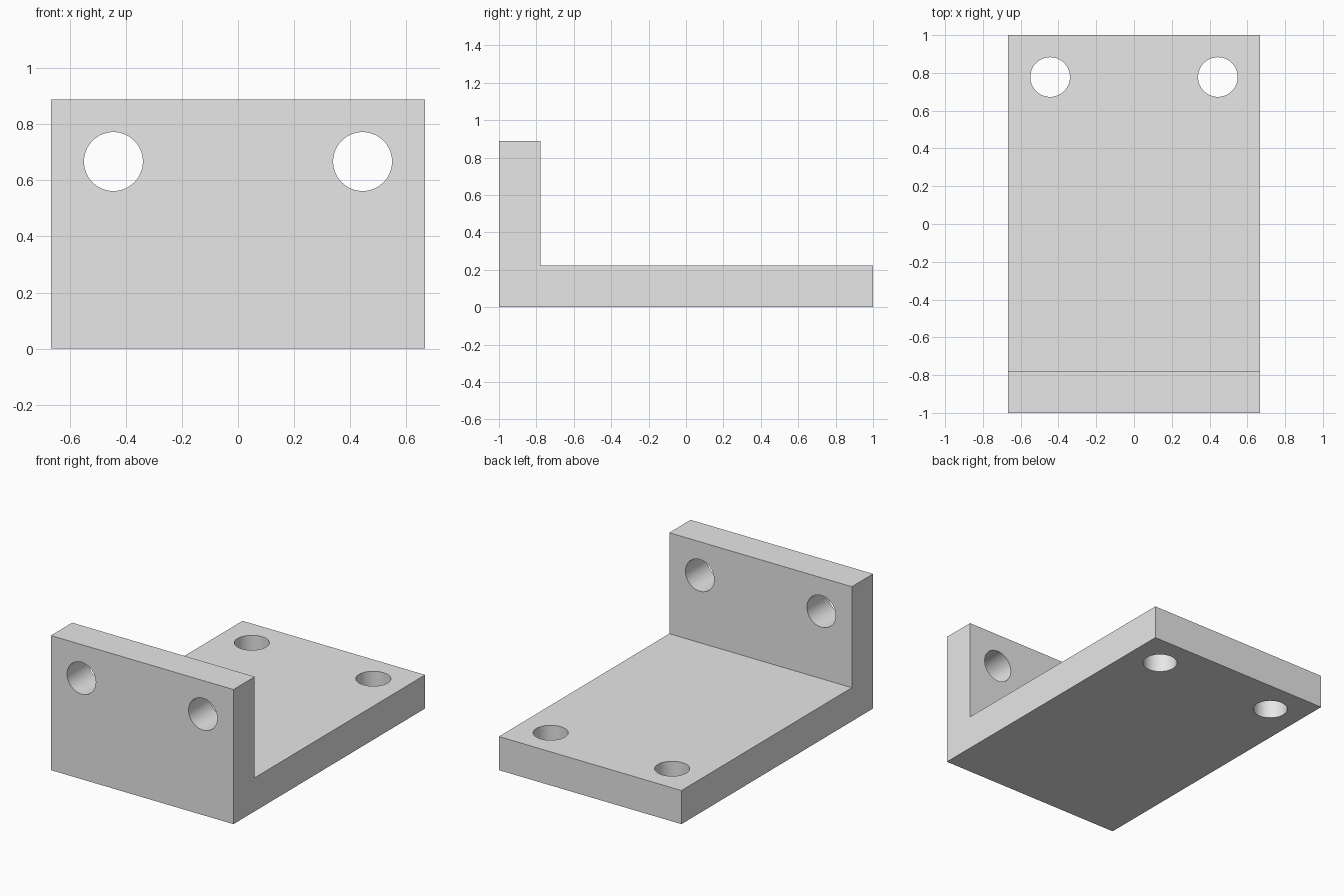
import bpy
import math
from mathutils import Vector

cube = bpy.data.objects.get("Cube")
if cube:
    bpy.data.objects.remove(cube, do_unlink=True)

HALF_WIDTH = 0.667
THICK = 0.222
HEIGHT = 0.889
HOLE_X = 0.444
HOLE_RADIUS = 0.105

grey = bpy.data.materials.new("light_grey")
grey.use_nodes = True
colour = (0.8, 0.8, 0.8, 1)
grey.diffuse_color = colour
grey.node_tree.nodes["Principled BSDF"].inputs["Base Color"].default_value = colour

# L-shaped side profile swept across the width
profile = [(-1, 0), (1, 0), (1, THICK), (THICK - 1, THICK),
           (THICK - 1, HEIGHT), (-1, HEIGHT)]
n = len(profile)
verts = [(x, y, z) for x in (-HALF_WIDTH, HALF_WIDTH) for y, z in profile]
faces = [tuple(reversed(range(n))), tuple(range(n, 2 * n))]
faces += [(i, (i + 1) % n, (i + 1) % n + n, i + n) for i in range(n)]
mesh = bpy.data.meshes.new("angle_bracket")
mesh.from_pydata(verts, [], faces)
mesh.materials.append(grey)
bracket = bpy.data.objects.new("angle_bracket", mesh)
bpy.context.collection.objects.link(bracket)


def drill(name, location, rotation):
    """Cut one round bolt hole through the bracket."""
    bpy.ops.mesh.primitive_cylinder_add(vertices=64, radius=HOLE_RADIUS, depth=2 * THICK,
                                        location=location, rotation=rotation)
    cutter = bpy.context.object
    cutter.name = name
    cutter.hide_render = True
    cutter.data.materials.append(grey)
    cut = bracket.modifiers.new(name, 'BOOLEAN')
    cut.operation = 'DIFFERENCE'
    cut.solver = 'EXACT'
    cut.object = cutter
    bpy.ops.object.select_all(action='DESELECT')
    bpy.context.view_layer.objects.active = bracket
    bracket.select_set(True)
    bpy.ops.object.modifier_apply(modifier=cut.name)
    bpy.data.objects.remove(cutter, do_unlink=True)


# Bolt holes: a pair in the upright plate and a pair in the base plate
for side, sign in (("right", -1), ("left", 1)):
    drill(side + "_upright_hole", Vector((sign * HOLE_X, THICK / 2 - 1, 0.667)),
          (math.pi / 2, 0, 0))
    drill(side + "_base_hole", Vector((sign * HOLE_X, 0.778, THICK / 2)), (0, 0, 0))

# Smooth hole walls, sharp plate edges
bpy.ops.object.shade_smooth_by_angle(angle=math.radians(30))
